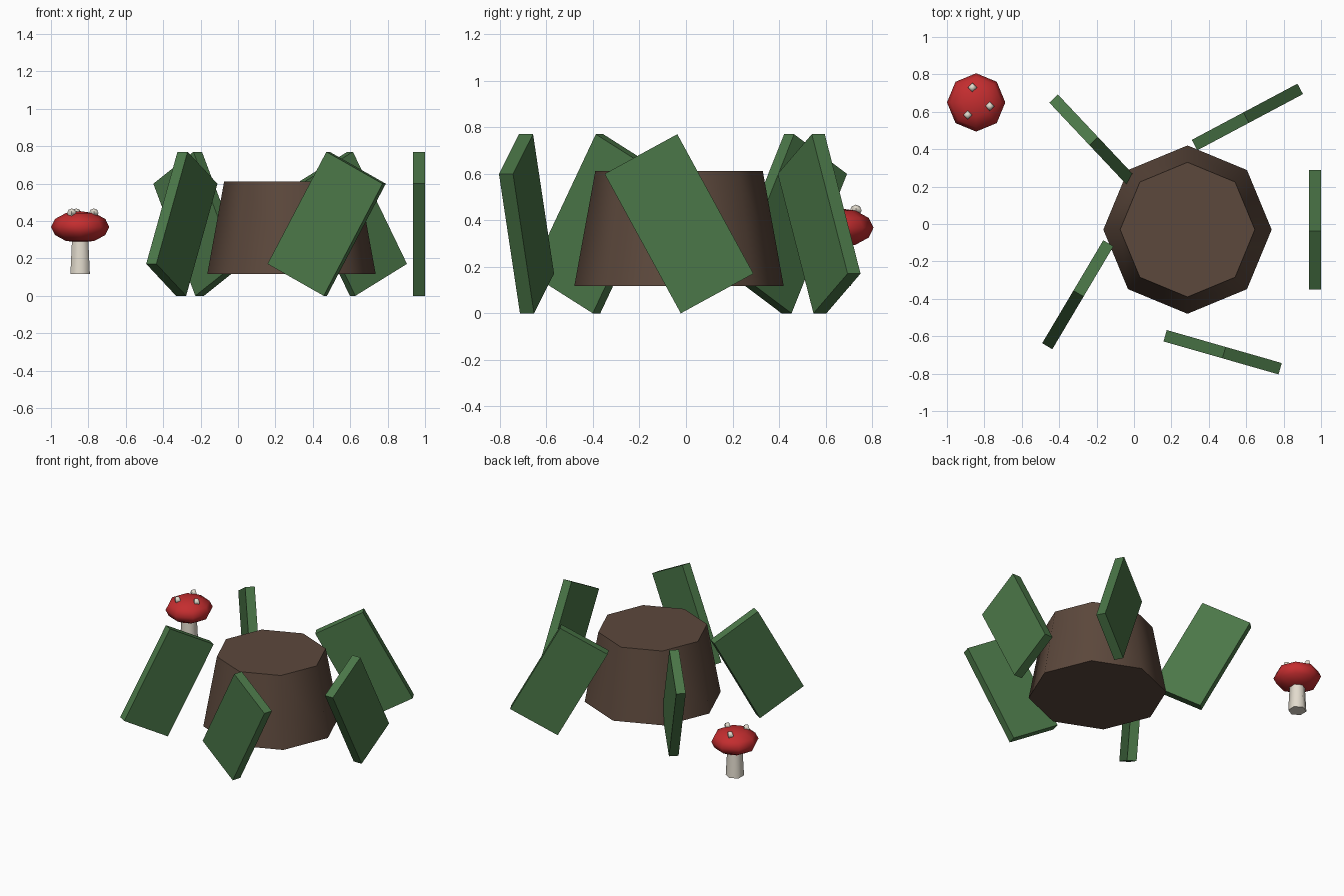
import bpy
from math import radians, pi
from mathutils import Matrix, Vector

cube = bpy.data.objects.get("Cube")
if cube:
    bpy.data.objects.remove(cube, do_unlink=True)


def material(name, hex_code):
    channels = [int(hex_code[i:i + 2], 16) / 255 for i in (0, 2, 4)]
    linear = [c / 12.92 if c < 0.04 else ((c + 0.055) / 1.055) ** 2.4 for c in channels]
    mat = bpy.data.materials.new(name)
    mat.use_nodes = True
    mat.diffuse_color = (*linear, 1)
    mat.node_tree.nodes["Principled BSDF"].inputs["Base Color"].default_value = (*linear, 1)
    return mat


bark = material("bark brown", "5C483C")
leaf = material("leaf green", "4B7748")
red = material("cap red", "C42D2F")
cream = material("cream", "E2DBCD")


def finish(name, mat, smooth_angle=None):
    obj = bpy.context.object
    obj.name = name
    obj.data.materials.append(mat)
    if smooth_angle:
        bpy.ops.object.shade_smooth_by_angle(angle=radians(smooth_angle))
    return obj


def tapered(name, sides, r_bottom, r_top, x, y, z0, z1, mat, smooth_angle):
    bpy.ops.mesh.primitive_cone_add(vertices=sides, radius1=r_bottom, radius2=r_top,
                                    depth=z1 - z0, location=(x, y, (z0 + z1) / 2))
    return finish(name, mat, smooth_angle)


def ball(name, segments, rings, size, location, mat, smooth_angle=None):
    bpy.ops.mesh.primitive_uv_sphere_add(segments=segments, ring_count=rings,
                                         radius=1, location=location)
    bpy.context.object.scale = size
    bpy.ops.object.transform_apply(location=False, rotation=False, scale=True)
    return finish(name, mat, smooth_angle)


# Octagonal stump
centre = Vector((0.286, -0.03, 0.385))
tapered("stump", 8, 0.45, 0.36, centre.x, centre.y, 0.118, 0.612, bark, 50)

# Tilted leaf slabs around the stump, each turned opposite to its place on the ring
for i, angle in enumerate((0, 62, 136.7, 210.7, 286)):
    a = radians(angle)
    spot = centre + Matrix.Rotation(a, 3, "Z") @ Vector((0.682, 0, 0))
    bpy.ops.mesh.primitive_cube_add(size=1)
    slab = finish(f"leaf_slab_{i + 1}", leaf)
    slab.data.transform(Matrix.Diagonal((0.063, 0.356, 0.683, 1)))
    slab.matrix_world = (Matrix.Translation(spot) @ Matrix.Rotation(-a, 4, "Z")
                         @ Matrix.Rotation(0.5, 4, "X"))

# Mushroom
mx, my = -0.844, 0.65
tapered("mushroom_stem", 6, 0.06, 0.047, mx, my, 0.118, 0.36, cream, 65)
ball("mushroom_cap", 8, 6, (0.156, 0.156, 0.085), (mx, my, 0.368), red, 60)
for i, (dx, dy) in enumerate(((-0.02, 0.08), (0.073, -0.02), (-0.045, -0.067))):
    ball(f"cap_spot_{i + 1}", 4, 4, (0.025,) * 3, (mx + dx, my + dy, 0.442), cream, 60)
